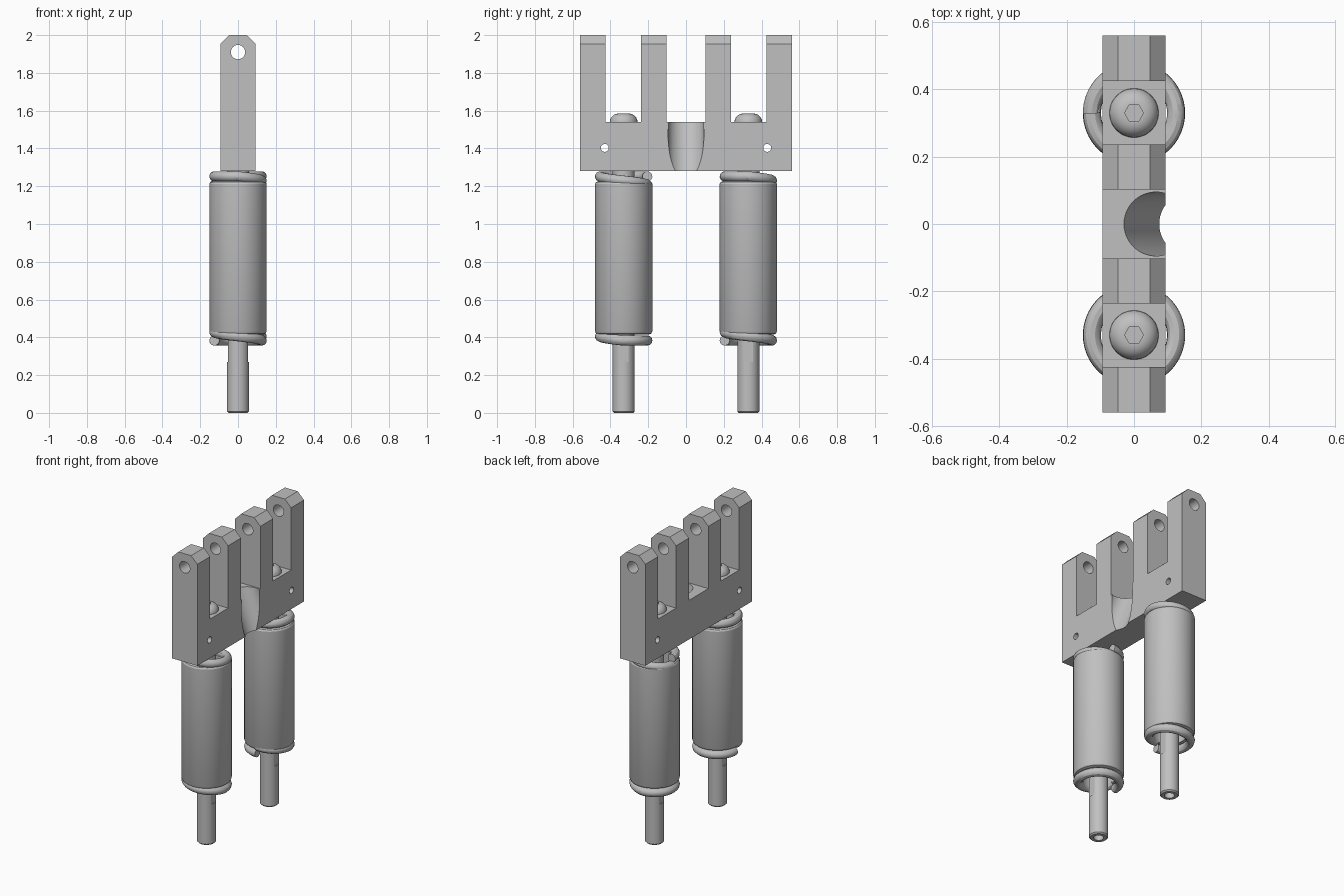
import bpy, bmesh, math
from mathutils import Matrix

if "Cube" in bpy.data.objects:
    bpy.data.objects.remove(bpy.data.objects["Cube"])

steel = bpy.data.materials.new("plain_grey")
steel.diffuse_color = (0.527, 0.527, 0.527, 1)
steel.use_nodes = True
steel.node_tree.nodes["Principled BSDF"].inputs["Base Color"].default_value = steel.diffuse_color
PIN_Y = 0.33


def finish(bm, name, smooth=True):
    bmesh.ops.recalc_face_normals(bm, faces=bm.faces)
    me = bpy.data.meshes.new(name)
    bm.to_mesh(me)
    bm.free()
    ob = bpy.data.objects.new(name, me)
    bpy.context.collection.objects.link(ob)
    me.materials.append(steel)
    if smooth:
        shade(ob)
    return ob


def activate(ob):
    bpy.ops.object.select_all(action='DESELECT')
    ob.select_set(True)
    bpy.context.view_layer.objects.active = ob


def shade(ob):
    activate(ob)
    bpy.ops.object.shade_smooth_by_angle(angle=math.radians(30))


def cylinder(radius, depth, loc, axis='Z', sides=32):
    bm = bmesh.new()
    rot = {'X': Matrix.Rotation(math.pi / 2, 4, 'Y'),
           'Y': Matrix.Rotation(math.pi / 2, 4, 'X'), 'Z': Matrix()}[axis]
    bmesh.ops.create_cone(bm, cap_ends=True, segments=sides, radius1=radius,
                          radius2=radius, depth=depth,
                          matrix=Matrix.Translation(loc) @ rot)
    return bm


def cut(ob, bm):
    cutter = finish(bm, "cutter", False)
    cutter.hide_render = True
    mod = ob.modifiers.new("cut", 'BOOLEAN')
    mod.operation, mod.solver, mod.object = 'DIFFERENCE', 'EXACT', cutter
    activate(ob)
    bpy.ops.object.modifier_apply(modifier=mod.name)
    bpy.data.objects.remove(cutter)


def lathe(name, profile, y, closed=False, n=48):
    """Spin (radius, z, is_hex) rings about a vertical axis."""
    bm = bmesh.new()
    rings = []
    for r, z, hexed in profile:
        ring = []
        for i in range(n):
            a = math.tau * i / n
            k = r
            if hexed:
                k = r * math.cos(math.pi / 6) / math.cos(a % (math.pi / 3) - math.pi / 6)
            ring.append(bm.verts.new((k * math.cos(a), y + k * math.sin(a), z)))
        rings.append(ring)
    pairs = list(zip(rings, rings[1:]))
    if closed:
        pairs.append((rings[-1], rings[0]))
    else:
        bm.faces.new(rings[0])
        bm.faces.new(rings[-1])
    for a, b in pairs:
        for i in range(n):
            j = (i + 1) % n
            bm.faces.new((a[i], a[j], b[j], b[i]))
    return finish(bm, name)


def coil(name, y, start_deg, z_of):
    """One left-handed turn of spring wire starting at the given angle."""
    cu = bpy.data.curves.new(name, 'CURVE')
    cu.dimensions = '3D'
    cu.bevel_depth, cu.bevel_resolution, cu.use_fill_caps = 0.027, 4, True
    sp = cu.splines.new('POLY')
    n = 64
    sp.points.add(n)
    for i, p in enumerate(sp.points):
        t = i / n
        a = math.radians(start_deg - 360 * t)
        p.co = (0.125 * math.cos(a), y + 0.125 * math.sin(a), z_of(t), 1)
    ob = bpy.data.objects.new(name, cu)
    bpy.context.collection.objects.link(ob)
    cu.materials.append(steel)
    activate(ob)
    bpy.ops.object.convert(target='MESH')
    shade(bpy.context.view_layer.objects.active)


# forked bracket: comb outline extruded along x
outline = [(-0.56, 1.28), (0.56, 1.28), (0.56, 2), (0.425, 2), (0.425, 1.54),
           (0.237, 1.54), (0.237, 2), (0.102, 2), (0.102, 1.54), (-0.102, 1.54),
           (-0.102, 2), (-0.237, 2), (-0.237, 1.54), (-0.425, 1.54),
           (-0.425, 2), (-0.56, 2)]
bm = bmesh.new()
side = bm.faces.new([bm.verts.new((-0.093, y, z)) for y, z in outline])
ext = bmesh.ops.extrude_face_region(bm, geom=[side])
bmesh.ops.translate(bm, vec=(0.186, 0, 0),
                    verts=[v for v in ext['geom'] if isinstance(v, bmesh.types.BMVert)])
bmesh.ops.recalc_face_normals(bm, faces=bm.faces)
tops = [e for e in bm.edges
        if all(v.co.z > 1.99 for v in e.verts)
        and abs(e.verts[0].co.x - e.verts[1].co.x) < 1e-4]
bmesh.ops.bevel(bm, geom=tops, offset=0.046, offset_type='OFFSET', segments=1,
                affect='EDGES')
bracket = finish(bm, "forked_bracket", False)

# pivot hole through all prongs, cross holes, bolt holes
cut(bracket, cylinder(0.038, 1.4, (0, 0, 1.91), 'Y'))
for s in (-1, 1):
    cut(bracket, cylinder(0.021, 0.5, (0, s * 0.43, 1.403), 'X', 24))
    cut(bracket, cylinder(0.06, 0.4, (0, s * PIN_Y, 1.41), 'Z'))

# sloping scoop in the middle of the right side
scoop = cylinder(0.095, 0.3, (0, 0, 1.41), 'Z', 64)
for v in scoop.verts:
    v.co.x += 0.065 + (1.54 - v.co.z) * 0.404
cut(bracket, scoop)
shade(bracket)

for tag, y, turn in (("front", -PIN_Y, 0), ("rear", PIN_Y, 90)):
    # button head bolt with hex socket on top and a bore in the lower end
    bolt = lathe(tag + "_bolt", [
        (0.03, 0.08, False), (0.03, 0.0, False), (0.05, 0.0, False),
        (0.058, 0.008, False), (0.058, 1.54, False), (0.073, 1.54, False),
        (0.072, 1.55, False), (0.066, 1.564, False), (0.056, 1.575, False),
        (0.044, 1.582, False), (0.03, 1.585, False), (0.028, 1.585, True),
        (0.028, 1.555, True)], y)
    # shallow flats on both sides of the shank
    for s in (-1, 1):
        flat = bmesh.new()
        bmesh.ops.create_cube(flat, size=1, matrix=Matrix.Translation(
            (s * 0.072, y, 0.37)) @ Matrix.Diagonal((0.04, 0.2, 0.2, 1)))
        cut(bolt, flat)
    shade(bolt)

    # hollow sleeve with rounded outer edges
    lathe(tag + "_sleeve", [
        (0.102, 0.415, False), (0.135, 0.415, False), (0.146, 0.42, False),
        (0.152, 0.433, False), (0.152, 1.212, False), (0.146, 1.222, False),
        (0.135, 1.227, False), (0.102, 1.227, False)], y, closed=True)

    # spring end coils: flat, then climbing into the sleeve
    coil(tag + "_lower_coil", y, 180 + turn,
         lambda t: 0.383 + 0.045 * max(0, (t - 0.5) * 2))
    coil(tag + "_upper_coil", y, 90 + turn,
         lambda t: 1.252 - 0.045 * max(0, 1 - t * 2))
